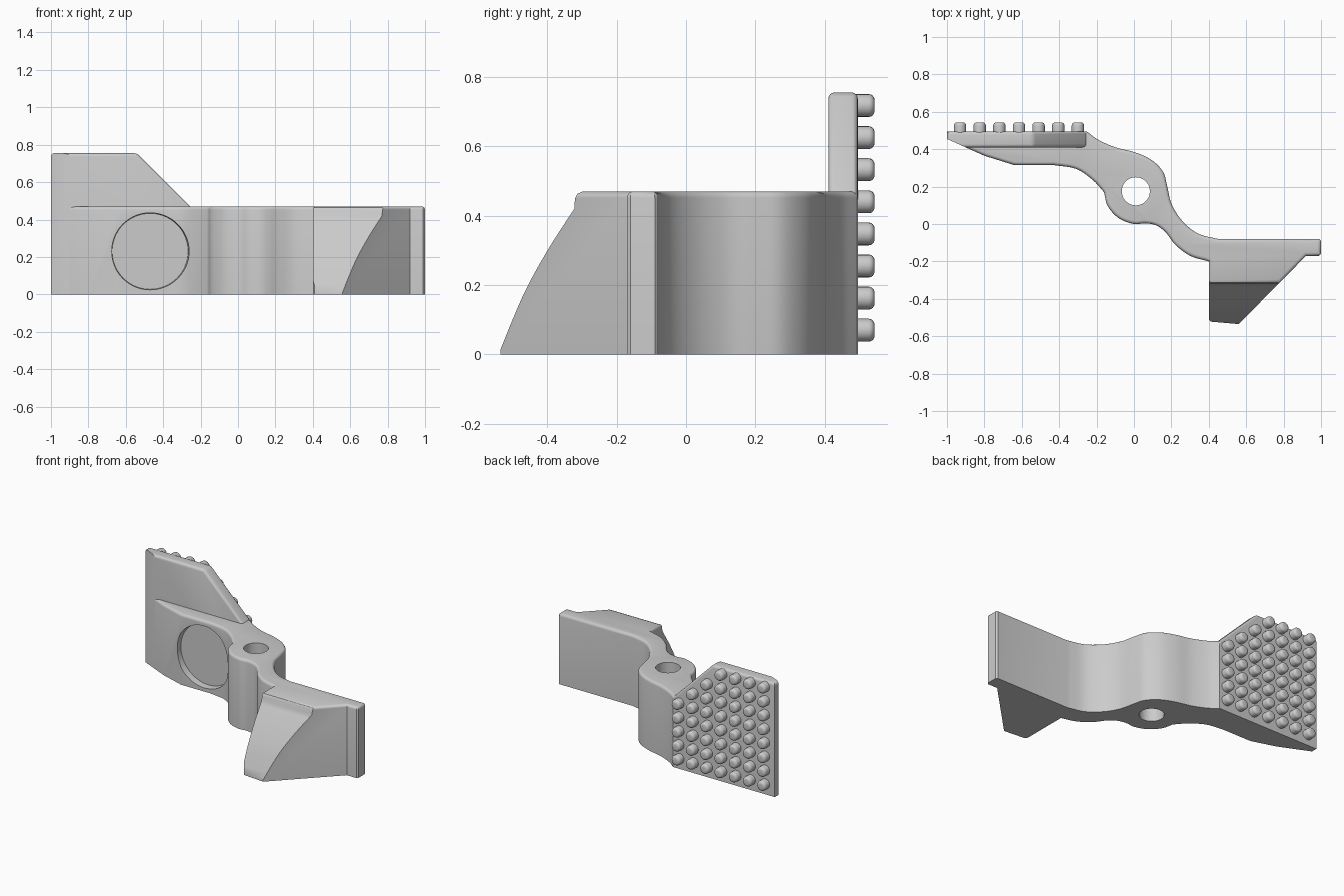
import bpy, bmesh, math
from mathutils import Matrix, Vector

cube = bpy.data.objects.get("Cube")
if cube:
    bpy.data.objects.remove(cube, do_unlink=True)

grey = bpy.data.materials.new("plain grey")
grey.use_nodes = True
colour = (0.6, 0.6, 0.6, 1)
grey.diffuse_color = colour
grey.node_tree.nodes["Principled BSDF"].inputs["Base Color"].default_value = colour


def finish(bm, name):
    bmesh.ops.recalc_face_normals(bm, faces=bm.faces[:])
    mesh = bpy.data.meshes.new(name)
    bm.to_mesh(mesh)
    bm.free()
    mesh.materials.append(grey)
    ob = bpy.data.objects.new(name, mesh)
    bpy.context.collection.objects.link(ob)
    return ob


def select(ob):
    bpy.ops.object.select_all(action='DESELECT')
    ob.select_set(True)
    bpy.context.view_layer.objects.active = ob


def smooth(ob):
    select(ob)
    bpy.ops.object.shade_smooth_by_angle(angle=math.radians(30))


def prism(points, place, lo, hi):
    """Extrude a 2D outline between lo and hi; place maps (a, b, depth) to xyz."""
    bm = bmesh.new()
    low, high = ([bm.verts.new(place(a, b, d)) for a, b in points] for d in (lo, hi))
    bm.faces.new(low)
    bm.faces.new(high)
    n = len(points)
    for i in range(n):
        j = (i + 1) % n
        bm.faces.new((low[i], low[j], high[j], high[i]))
    bmesh.ops.recalc_face_normals(bm, faces=bm.faces[:])
    return bm


def curve(points, steps=5):
    """Smooth path through the points."""
    p = [Vector(q) for q in points]
    p = [p[0] * 2 - p[1]] + p + [p[-1] * 2 - p[-2]]
    out = []
    for a, b, c, d in zip(p, p[1:], p[2:], p[3:]):
        for k in range(steps):
            t = k / steps
            out.append(0.5 * (2 * b + (c - a) * t + (2 * a - 5 * b + 4 * c - d) * t * t
                              + (3 * b - a - 3 * c + d) * t ** 3))
    return [tuple(v) for v in out] + [tuple(p[-2])]


def round_edges(bm, test, size):
    edges = [e for e in bm.edges if all(test(v.co) for v in e.verts)]
    bmesh.ops.bevel(bm, geom=edges, offset=size, segments=4, profile=0.5,
                    affect='EDGES', clamp_overlap=False)


def cut(ob, cutter):
    cutter.hide_render = True
    mod = ob.modifiers.new("cut", 'BOOLEAN')
    mod.operation = 'DIFFERENCE'
    mod.solver = 'EXACT'
    mod.object = cutter
    select(ob)
    bpy.ops.object.modifier_apply(modifier=mod.name)
    bpy.data.objects.remove(cutter, do_unlink=True)


# Lever body: S-shaped outline with a rounded top rim
TOP = 0.47
back = curve([(-0.25, 0.493), (-0.19, 0.45), (-0.1, 0.41), (0, 0.385), (0.09, 0.345),
              (0.155, 0.28), (0.178, 0.2), (0.2, 0.11), (0.255, 0.02),
              (0.34, -0.05), (0.45, -0.08)])
front = curve([(0.4, -0.2), (0.3, -0.17), (0.22, -0.11), (0.17, -0.045), (0.12, -0.008),
               (0.06, 0.004), (0, 0), (-0.08, 0.03), (-0.14, 0.095), (-0.16, 0.17)])
hollow = curve([(-0.16, 0.17), (-0.22, 0.235), (-0.31, 0.295), (-0.43, 0.315)])[1:]
outline = ([(-0.92, 0.45)] + back + [(0.99, -0.08), (1, -0.09), (1, -0.16), (0.99, -0.17),
           (0.92, -0.17), (0.56, -0.535), (0.41, -0.522), (0.4, -0.51)]
           + front + hollow + [(-0.64, 0.315), (-0.8, 0.365), (-0.9, 0.41)])
bm = prism(outline, lambda a, b, d: (a, b, d), 0, TOP)
round_edges(bm, lambda c: c.z > TOP - 0.001, 0.018)
body = finish(bm, "lever_body")

# Curved slope on the front of the foot
slope = curve([(-0.548, -0.02), (-0.5, 0.1), (-0.455, 0.2), (-0.393, 0.31), (-0.322, 0.42)])
slope += [(-0.32, 0.45), (-0.313, 0.463), (-0.295, 0.471), (-0.295, 0.6), (-0.7, 0.6), (-0.7, -0.02)]
cut(body, finish(prism(slope, lambda a, b, d: (d, a, b), 0.3, 1.1), "slope_cutter"))


def round_cutter(name, r1, r2, depth, matrix):
    b = bmesh.new()
    bmesh.ops.create_cone(b, cap_ends=True, segments=64, radius1=r1, radius2=r2,
                          depth=depth, matrix=matrix)
    return finish(b, name)


# Pivot hole and shallow round recess
TO_BACK = Matrix.Rotation(-math.pi / 2, 4, 'X')
cut(body, round_cutter("hole_cutter", 0.075, 0.075, 2, Matrix.Translation((0.01, 0.175, 0))))
cut(body, round_cutter("recess_cutter", 0.213, 0.203, 0.16,
                       Matrix.Translation((-0.47, 0.28, 0.23)) @ TO_BACK))
smooth(body)

# Thumb plate with a sloping corner, tapered at its outer end
shape = [(-1, 0), (-0.25, 0), (-0.25, 0.465), (-0.54, 0.755), (-1, 0.755)]
bm = prism(shape, lambda a, b, d: (a, d, b), 0.41, 0.495)
round_edges(bm, lambda c: c.z > 0.4, 0.018)
cut_geom = bm.verts[:] + bm.edges[:] + bm.faces[:]
bmesh.ops.bisect_plane(bm, geom=cut_geom, plane_co=(-0.9, 0.41, 0),
                       plane_no=(-0.045, -0.1, 0), clear_outer=True)
bmesh.ops.holes_fill(bm, edges=[e for e in bm.edges if e.is_boundary])
smooth(finish(bm, "thumb_plate"))

# Grip bumps in a grid on the back of the plate
bm = bmesh.new()
bmesh.ops.create_cone(bm, cap_ends=True, segments=20, radius1=0.033, radius2=0.033,
                      depth=0.055, matrix=Matrix.Translation((0, 0.516, 0)) @ TO_BACK)
round_edges(bm, lambda c: c.y > 0.53, 0.017)
stud = bpy.data.meshes.new("stud")
bm.to_mesh(stud)
bm.free()
grip = bmesh.new()
for col in range(7):
    for row in range(8):
        x, z = -0.93 + 0.105 * col, 0.07 + 0.0925 * row
        if x + z < 0.17:
            before = len(grip.verts)
            grip.from_mesh(stud)
            grip.verts.ensure_lookup_table()
            bmesh.ops.translate(grip, verts=grip.verts[before:], vec=(x, 0, z))
smooth(finish(grip, "grip_bumps"))
bpy.data.meshes.remove(stud)
